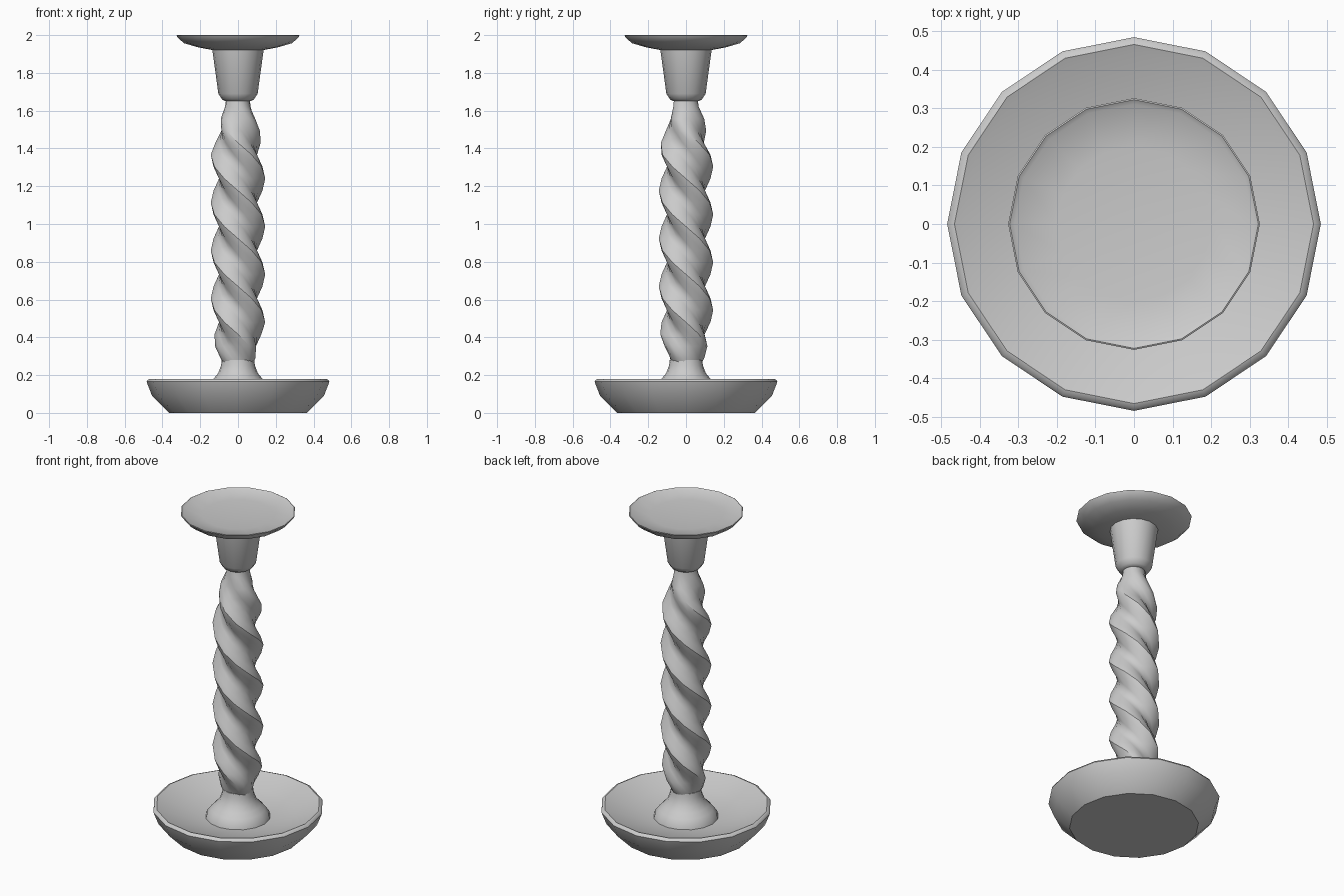
import bpy
import math

if "Cube" in bpy.data.objects:
    bpy.data.objects.remove(bpy.data.objects["Cube"])

SIDES = 16


def loft(name, rings, cap=True):
    """Skin a list of equal-length vertex rings, ordered upward or along a profile."""
    n = len(rings[0])
    verts = [p for ring in rings for p in ring]
    faces = []
    for i in range(len(rings) - 1):
        for j in range(n):
            k = (j + 1) % n
            faces.append((i * n + j, i * n + k, (i + 1) * n + k, (i + 1) * n + j))
    if cap:
        faces.append(tuple(reversed(range(n))))
        faces.append(tuple(range(len(verts) - n, len(verts))))
    mesh = bpy.data.meshes.new(name)
    mesh.from_pydata(verts, [], faces)
    obj = bpy.data.objects.new(name, mesh)
    bpy.context.collection.objects.link(obj)
    bpy.ops.object.select_all(action='DESELECT')
    obj.select_set(True)
    bpy.context.view_layer.objects.active = obj
    bpy.ops.object.shade_smooth_by_angle(angle=math.radians(40))
    return obj


def lathe(name, profile, cap=True):
    """Turn an (r, z) profile around the z axis."""
    step = math.tau / SIDES
    return loft(name, [[(r * math.cos(i * step), r * math.sin(i * step), z)
                        for i in range(SIDES)] for r, z in profile], cap)


def lerp_table(table, z):
    if z <= table[0][0]:
        return table[0][1]
    for (z0, a), (z1, b) in zip(table, table[1:]):
        if z <= z1:
            return a + (b - a) * (z - z0) / (z1 - z0)
    return table[-1][1]


# Heavy dished base
lathe("base_dish", [(0.365, 0), (0.455, 0.09), (0.484, 0.165), (0.478, 0.175),
                    (0.465, 0.18), (0.445, 0.172), (0.32, 0.13), (0.17, 0.1)])

# Flared foot of the stem
lathe("stem_foot", [(0.185, 0.095), (0.178, 0.125), (0.155, 0.155), (0.13, 0.18),
                    (0.105, 0.21), (0.09, 0.25), (0.086, 0.28)])

# Three-strand barley twist stem
PITCH, STEP, POINTS = 0.76, 0.76 / 12, 18
size = [(0.22, 0.06), (0.28, 0.088), (0.35, 0.108), (0.45, 0.119), (1.38, 0.119),
        (1.5, 0.1), (1.56, 0.088), (1.62, 0.068), (1.69, 0.06)]
lobe = [(0.24, 0.0), (0.45, 0.025), (1.4, 0.025), (1.63, 0.0)]
rings = []
for k in range(-16, 8):
    z = 1.24 + k * STEP
    turn = -math.tau * k * STEP / PITCH
    ring = []
    for i in range(POINTS):
        a = math.tau * i / POINTS
        r = lerp_table(size, z) + lerp_table(lobe, z) * math.cos(3 * a)
        ring.append((r * math.cos(a + turn), r * math.sin(a + turn), z))
    rings.append(ring)
loft("twisted_stem", rings)

# Tapered candle cup
lathe("candle_cup", [(0.066, 1.65), (0.085, 1.66), (0.104, 1.69), (0.137, 1.93)])

# Shallow drip pan
lathe("drip_pan", [(0.13, 1.92), (0.21, 1.935), (0.285, 1.957), (0.318, 1.985),
                   (0.326, 1.998), (0.322, 2.0), (0.31, 1.992), (0.2, 1.98), (0.06, 1.975)])
